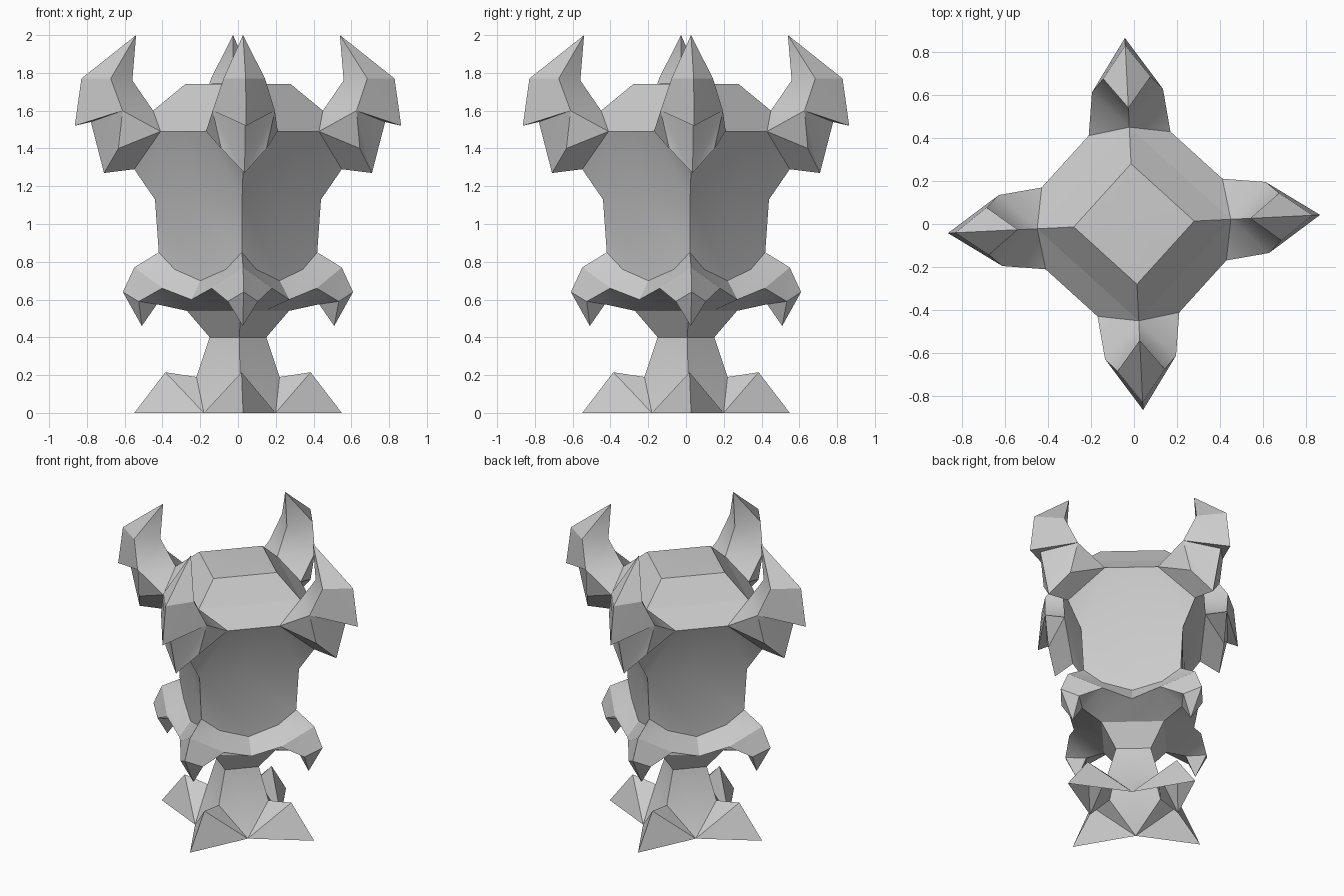
import bpy
import bmesh
import math
from mathutils import Matrix, Vector

old = bpy.data.objects.get("Cube")
if old:
    bpy.data.objects.remove(old, do_unlink=True)

stone = bpy.data.materials.new("grey_stone")
stone.use_nodes = True
GREY = (0.6, 0.6, 0.6, 1)
stone.diffuse_color = GREY
stone.node_tree.nodes["Principled BSDF"].inputs["Base Color"].default_value = GREY

TWIST = math.radians(2.8)


def radial_part(name, points, faces):
    """Build one eighth of a part from (outward, sideways, up) points,
    then mirror it and turn it to all four corners."""
    bm = bmesh.new()
    for quarter in range(4):
        turn = Matrix.Rotation(quarter * math.pi / 2 + TWIST, 4, "Z")
        for side in (1, -1):
            verts = {k: bm.verts.new(turn @ Vector((r, side * t, z)))
                     for k, (r, t, z) in points.items()}
            for face in faces:
                bm.faces.new([verts[k] for k in face.split()][::side])
    bmesh.ops.remove_doubles(bm, verts=bm.verts, dist=0.0005)
    bmesh.ops.recalc_face_normals(bm, faces=bm.faces)
    mesh = bpy.data.meshes.new(name)
    bm.to_mesh(mesh)
    bm.free()
    mesh.materials.append(stone)
    obj = bpy.data.objects.new(name, mesh)
    bpy.context.collection.objects.link(obj)
    bpy.ops.object.select_all(action="DESELECT")
    obj.select_set(True)
    bpy.context.view_layer.objects.active = obj
    bpy.ops.object.shade_smooth_by_angle(angle=math.radians(30))
    return obj


# Pinched stem with four pointed feet, open underneath
radial_part("stem_and_feet", {
    "top": (.27, 0, .54), "top_mid": (.135, .135, .54),
    "neck": (.15, 0, .4), "neck_mid": (.075, .075, .4),
    "ankle": (.22, 0, .19), "ankle_mid": (.11, .11, .19),
    "instep": (.385, 0, .215), "toe": (.55, 0, 0), "ground_mid": (.19, .19, 0),
}, [
    "top top_mid neck_mid neck",
    "neck neck_mid ankle_mid ankle",
    "ankle ankle_mid ground_mid",
    "ankle ground_mid instep",
    "instep ground_mid toe",
])

# Collar with a hooked claw at each corner
radial_part("claw_collar", {
    "root": (.42, 0, .85), "arc": (.34, .08, .76), "arc_mid": (.21, .21, .7),
    "knuckle": (.55, 0, .77), "bulge": (.61, 0, .64), "tip": (.51, 0, .46),
    "barb": (.53, .08, .59), "lip": (.41, .16, .66), "lip_mid": (.26, .26, .6),
    "palm": (.43, 0, .575), "stem": (.27, 0, .54), "stem_mid": (.135, .135, .54),
}, [
    "arc_mid arc lip lip_mid",
    "arc root knuckle", "arc knuckle lip",
    "knuckle bulge barb", "knuckle barb lip",
    "bulge tip barb",
    "barb tip palm", "lip barb palm",
    "lip palm stem", "lip_mid lip stem stem_mid",
])

# Four flat panels meeting at the corners
radial_part("body_panels", {
    "base": (.42, 0, .85), "arc": (.34, .08, .76), "arc_mid": (.21, .21, .7),
    "waist": (.44, 0, 1.13), "waist_mid": (.22, .22, 1.13),
    "flare": (.55, 0, 1.29), "rim": (.42, .19, 1.49), "rim_mid": (.305, .305, 1.49),
}, [
    "base arc arc_mid waist_mid waist",
    "waist waist_mid rim_mid rim", "waist rim flare",
])

# Rim band with upright horns and a drooping spike at each corner
radial_part("horned_crown", {
    "roof": (.45, 0, 1.6), "roof_mid": (.225, .225, 1.6),
    "rim": (.42, .19, 1.49), "rim_mid": (.305, .305, 1.49),
    "wing": (.62, .165, 1.6), "crook": (.56, 0, 1.76),
    "shoulder": (.68, .11, 1.77), "horn_tip": (.54, 0, 2),
    "horn_back": (.83, 0, 1.77), "horn_heel": (.865, 0, 1.52),
    "notch": (.78, 0, 1.54), "spike_tip": (.71, 0, 1.27),
    "spike_edge": (.64, .12, 1.4), "flare": (.55, 0, 1.29),
}, [
    "roof roof_mid rim_mid rim",
    "roof rim wing", "roof wing crook",
    "crook wing shoulder", "crook shoulder horn_tip",
    "horn_tip shoulder horn_back",
    "shoulder wing horn_heel", "shoulder horn_heel horn_back",
    "wing notch horn_heel",
    "wing spike_edge spike_tip", "wing spike_tip notch",
    "wing rim spike_edge",
    "rim flare spike_edge", "spike_edge flare spike_tip",
])

# Low roof with bevelled sides
radial_part("roof_cap", {
    "eave": (.45, 0, 1.6), "eave_mid": (.225, .225, 1.6),
    "ridge": (.28, 0, 1.74), "ridge_mid": (.14, .14, 1.74), "peak": (0, 0, 1.745),
}, ["eave eave_mid ridge_mid ridge", "ridge ridge_mid peak"])
